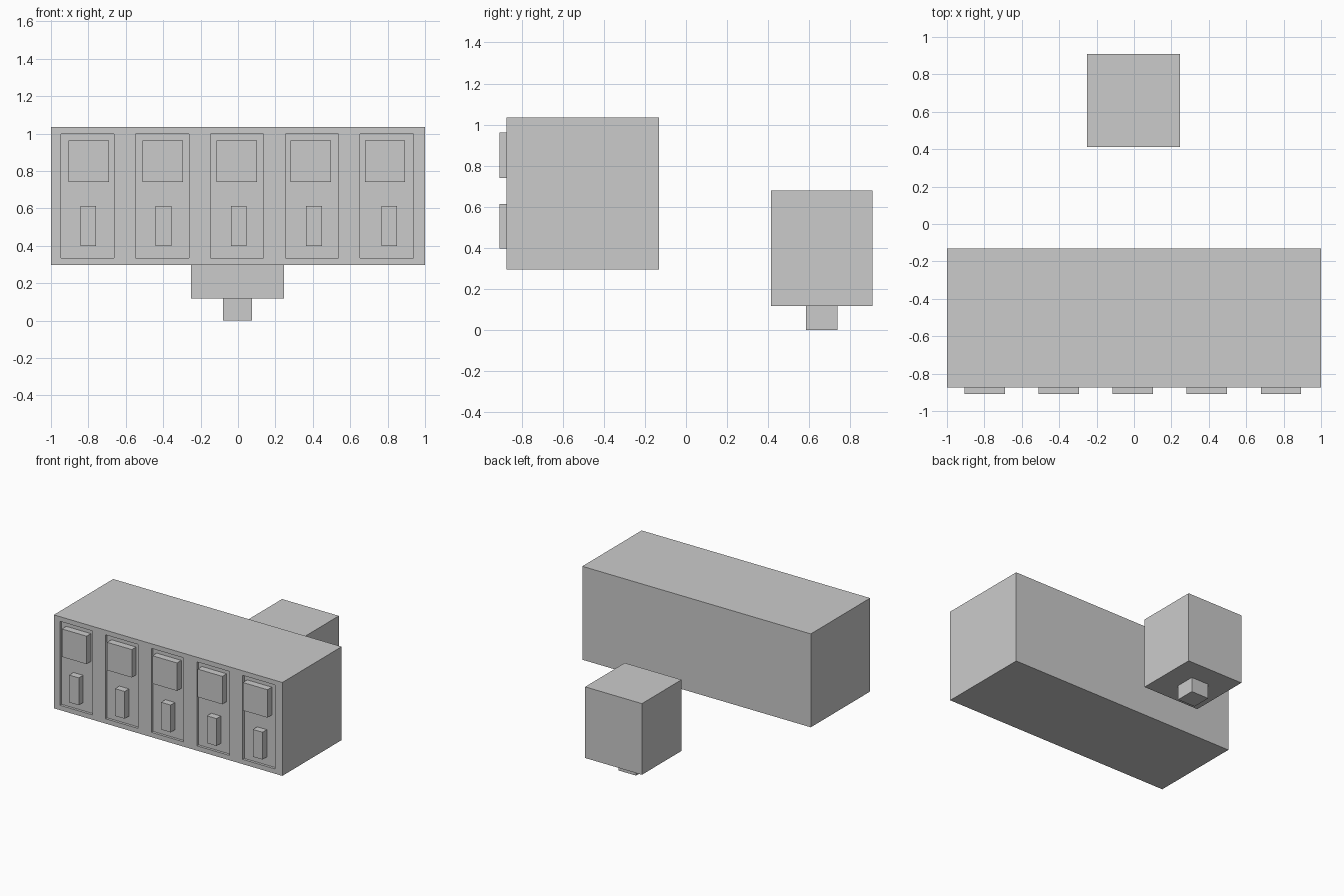
import bpy
import bmesh

if "Cube" in bpy.data.objects:
    bpy.data.objects.remove(bpy.data.objects["Cube"])


def box(name, x, y, z):
    """Axis-aligned box from (min, max) pairs."""
    bm = bmesh.new()
    bmesh.ops.create_cube(bm, size=1)
    for v in bm.verts:
        v.co = [sum(r) / 2 + c * (r[1] - r[0]) for c, r in zip(v.co, (x, y, z))]
    me = bpy.data.meshes.new(name)
    bm.to_mesh(me)
    bm.free()
    ob = bpy.data.objects.new(name, me)
    bpy.context.collection.objects.link(ob)
    return ob


FRONT, FLOOR, TIP = -0.874, -0.854, -0.908

# cabinet body
cabinet = box("cabinet", (-1, 1), (FRONT, -0.132), (0.296, 1.035))

for i in range(-2, 3):
    # shallow recess in the front face
    cx = -0.005 + 0.4 * i
    cutter = box("recess_cutter", (cx - 0.142, cx + 0.142), (-1, FLOOR), (0.334, 0.998))
    cutter.hide_render = True
    mod = cabinet.modifiers.new("recess", "BOOLEAN")
    mod.operation, mod.solver, mod.object = "DIFFERENCE", "EXACT", cutter
    bpy.context.view_layer.objects.active = cabinet
    bpy.ops.object.modifier_apply(modifier=mod.name)
    bpy.data.objects.remove(cutter)

    # screen and control block standing out of the recess
    sx = -0.006 + 0.396 * i
    box(f"screen_{i + 3}", (sx - 0.108, sx + 0.108), (TIP, FLOOR), (0.741, 0.962))
    px = 0.004 + 0.402 * i
    box(f"control_{i + 3}", (px - 0.042, px + 0.042), (TIP, FLOOR), (0.398, 0.614))

# separate block on a short foot
box("rear_block", (-0.25, 0.247), (0.413, 0.908), (0.117, 0.68))
box("rear_foot", (-0.08, 0.074), (0.584, 0.738), (0, 0.117))
